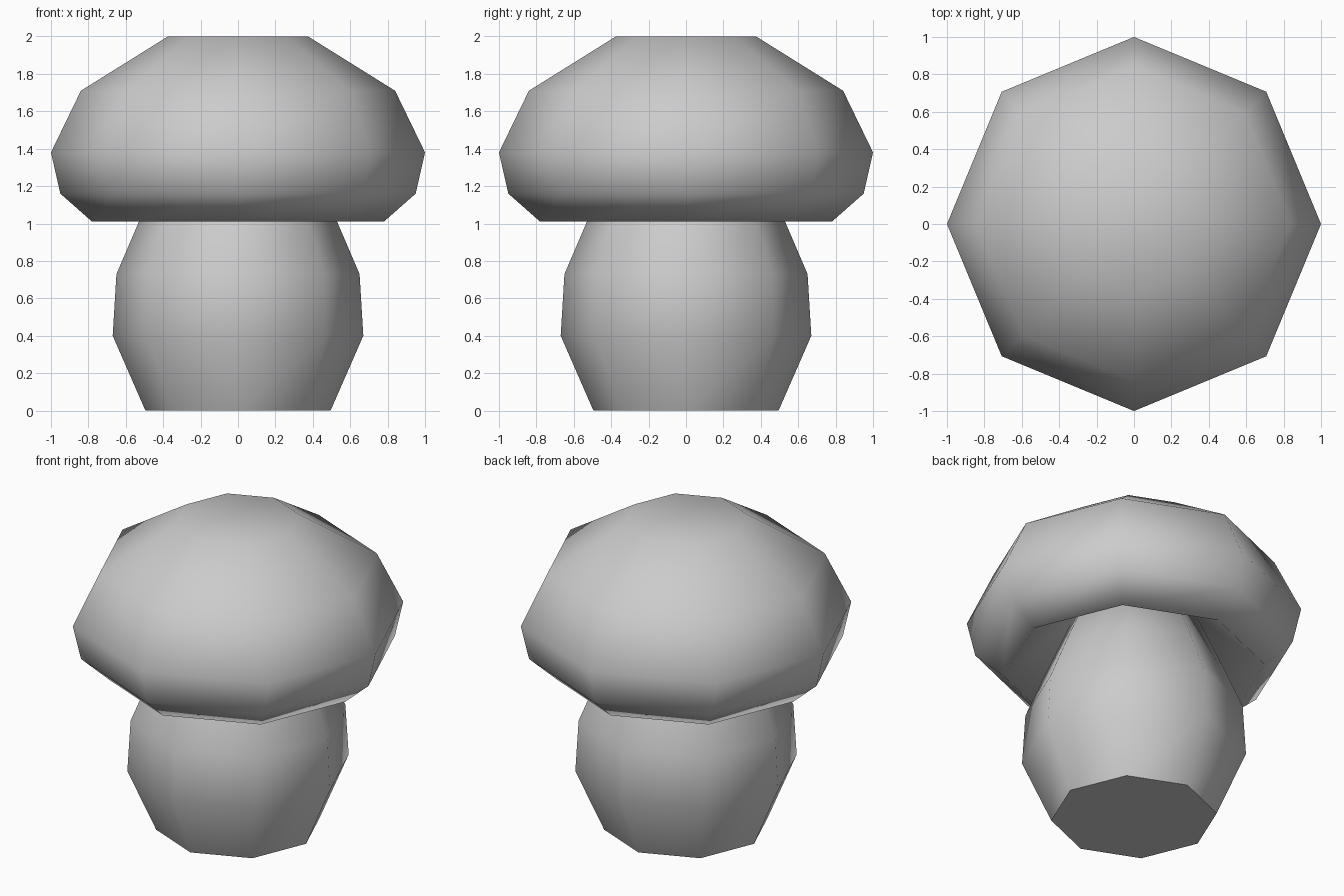
import bpy, bmesh, math

if "Cube" in bpy.data.objects:
    bpy.data.objects.remove(bpy.data.objects["Cube"])

SIDES = 8

grey = bpy.data.materials.new("light grey")
grey.diffuse_color = (0.6, 0.6, 0.6, 1)
grey.use_nodes = True
grey.node_tree.nodes["Principled BSDF"].inputs["Base Color"].default_value = grey.diffuse_color


def lathe(name, profile, sharp_start=False):
    """Eight-sided turned solid; profile runs from the first ring to the last, both ends capped."""
    bm = bmesh.new()
    rings = []
    for r, z in profile:
        rings.append([bm.verts.new((r * math.cos(2 * math.pi * i / SIDES),
                                    r * math.sin(2 * math.pi * i / SIDES), z))
                      for i in range(SIDES)])
    for a, b in zip(rings, rings[1:]):
        for i in range(SIDES):
            j = (i + 1) % SIDES
            bm.faces.new((a[i], a[j], b[j], b[i]))
    start = bm.faces.new(rings[0][::-1])
    bm.faces.new(rings[-1])
    bmesh.ops.recalc_face_normals(bm, faces=bm.faces)
    for f in bm.faces:
        f.smooth = True
    if sharp_start:
        start.smooth = False
        for e in start.edges:
            e.smooth = False
    mesh = bpy.data.meshes.new(name)
    bm.to_mesh(mesh)
    bm.free()
    mesh.materials.append(grey)
    obj = bpy.data.objects.new(name, mesh)
    bpy.context.collection.objects.link(obj)
    return obj


# Bulging stem, running up inside the hollow of the cap
lathe("stem", [(0.495, 0), (0.67, 0.40), (0.65, 0.73), (0.53, 1.01), (0.37, 1.37)],
      sharp_start=True)

# Rounded cap with a hollow underside and a flat crown
lathe("cap", [(0.38, 1.36), (0.78, 1.01), (0.95, 1.16), (1.0, 1.38),
              (0.84, 1.71), (0.375, 2.0)])
